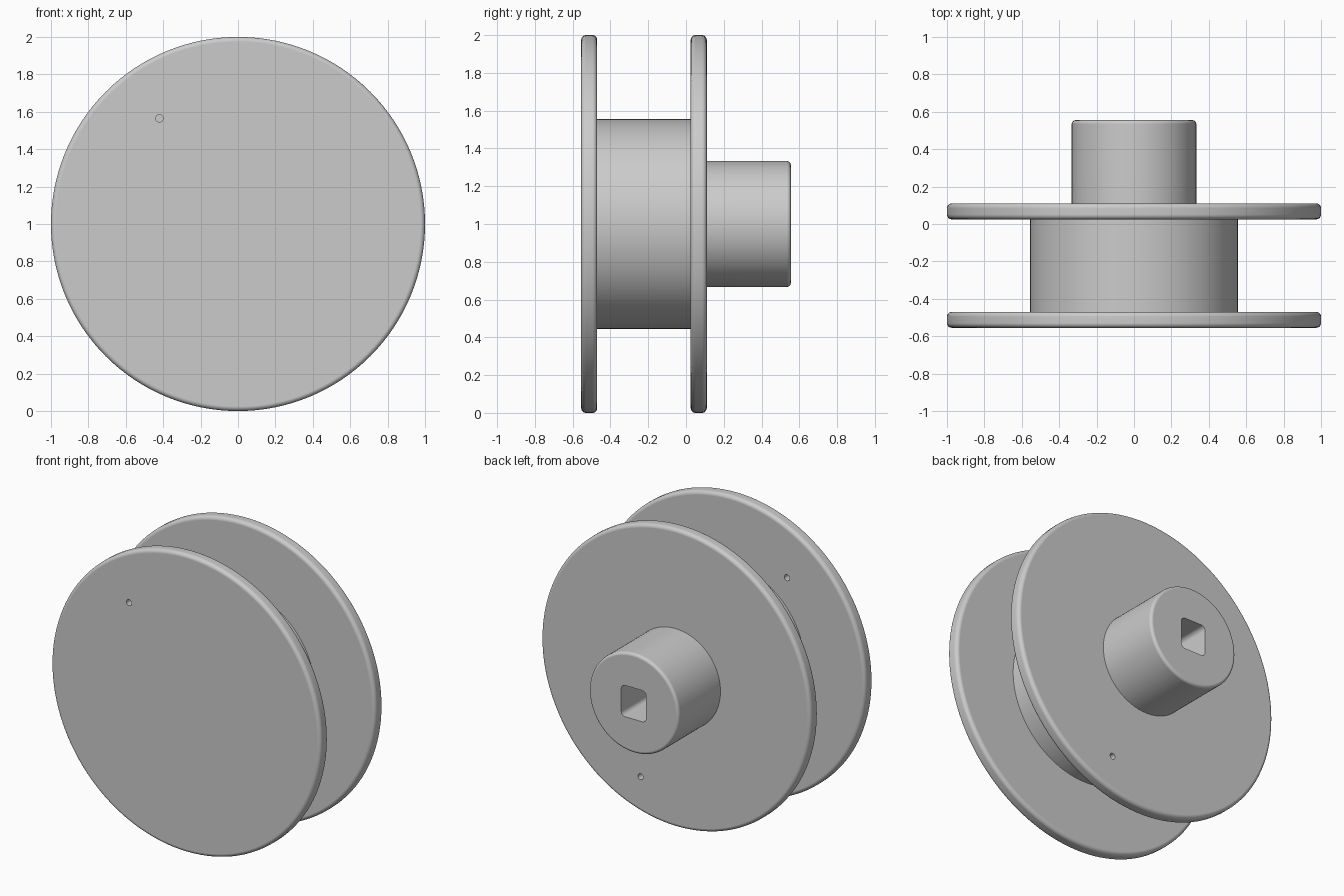
import bpy
import bmesh
from math import radians
from mathutils import Matrix, Vector

if "Cube" in bpy.data.objects:
    bpy.data.objects.remove(bpy.data.objects["Cube"])

GREY = (0.6, 0.6, 0.6, 1.0)
grey = bpy.data.materials.new("plain grey")
grey.use_nodes = True
grey.diffuse_color = GREY
grey.node_tree.nodes["Principled BSDF"].inputs["Base Color"].default_value = GREY


def add_object(name, bm):
    mesh = bpy.data.meshes.new(name)
    bmesh.ops.recalc_face_normals(bm, faces=bm.faces)
    bm.to_mesh(mesh)
    bm.free()
    mesh.materials.append(grey)
    obj = bpy.data.objects.new(name, mesh)
    bpy.context.collection.objects.link(obj)
    return obj


def disc(name, radius, y0, y1, x=0.0, z=1.0, sides=128):
    """Closed cylinder running along y."""
    bm = bmesh.new()
    place = Matrix.Translation((x, (y0 + y1) / 2, z)) @ Matrix.Rotation(radians(90), 4, "X")
    bmesh.ops.create_cone(bm, cap_ends=True, segments=sides, radius1=radius,
                          radius2=radius, depth=y1 - y0, matrix=place)
    return add_object(name, bm)


def rounded_bar(name, width, height, y0, y1, corner):
    """Rectangular bar along y with rounded long edges."""
    bm = bmesh.new()
    place = Matrix.Translation((0, (y0 + y1) / 2, 1)) @ Matrix.Diagonal((width, y1 - y0, height, 1))
    bmesh.ops.create_cube(bm, size=1, matrix=place)
    long_edges = [e for e in bm.edges
                  if abs((e.verts[0].co - e.verts[1].co).normalized().dot(Vector((0, 1, 0)))) > 0.9]
    bmesh.ops.bevel(bm, geom=long_edges, offset=corner, segments=5, profile=0.5, affect="EDGES")
    return add_object(name, bm)


def finish(obj, rounding=0.0, cutter=None):
    """Round the rims, cut the hole, then shade smooth with sharp edges kept."""
    bpy.ops.object.select_all(action="DESELECT")
    bpy.context.view_layer.objects.active = obj
    obj.select_set(True)
    if rounding:
        bevel = obj.modifiers.new("rounded rim", "BEVEL")
        bevel.width = rounding
        bevel.segments = 5
        bevel.limit_method = "ANGLE"
        bpy.ops.object.modifier_apply(modifier=bevel.name)
    if cutter:
        cut = obj.modifiers.new("hole", "BOOLEAN")
        cut.operation = "DIFFERENCE"
        cut.solver = "EXACT"
        cut.object = cutter
        bpy.ops.object.modifier_apply(modifier=cut.name)
        bpy.data.objects.remove(cutter)
    bpy.ops.object.shade_smooth_by_angle(angle=radians(35))
    weighted = obj.modifiers.new("even shading", "WEIGHTED_NORMAL")
    weighted.keep_sharp = True


# Flanges, each with a small line hole
finish(disc("front_flange", 1.0, -0.555, -0.47), 0.025,
       disc("front_hole_cutter", 0.02, -0.7, -0.3, x=-0.42, z=1.565, sides=24))
finish(disc("back_flange", 1.0, 0.025, 0.11), 0.025,
       disc("back_hole_cutter", 0.02, -0.1, 0.3, x=0.26, z=0.27, sides=24))

# Winding drum between the flanges
finish(disc("drum", 0.555, -0.48, 0.035))

# Drive hub with a rounded rectangular socket
finish(disc("drive_hub", 0.333, 0.07, 0.555), 0.02,
       rounded_bar("socket_cutter", 0.185, 0.21, 0.11, 0.7, 0.03))
